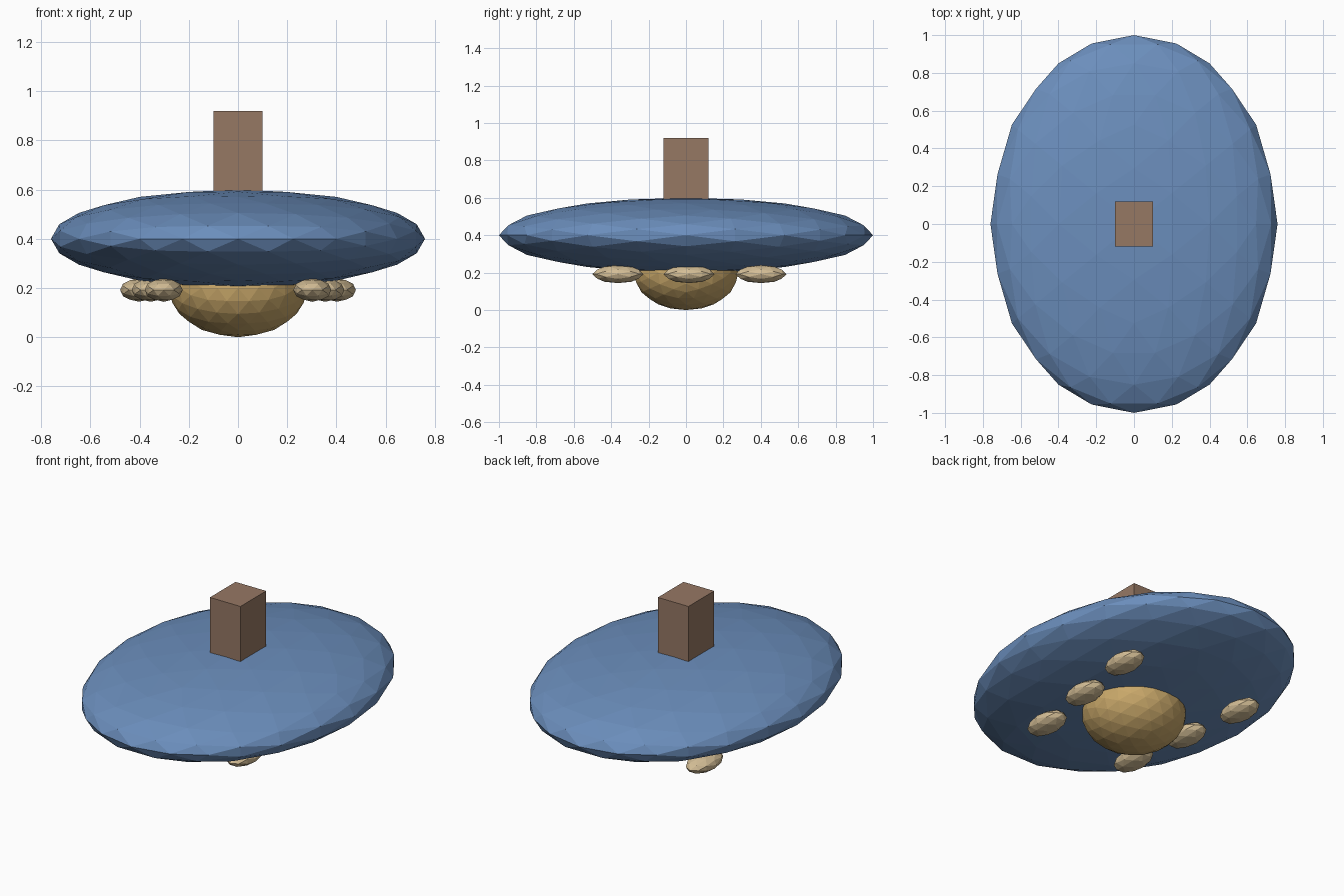
import bpy, bmesh, math
from mathutils import Matrix

if "Cube" in bpy.data.objects:
    bpy.data.objects.remove(bpy.data.objects["Cube"])


def material(name, srgb):
    m = bpy.data.materials.new(name)
    lin = [((c / 255 + 0.055) / 1.055) ** 2.4 for c in srgb]
    m.diffuse_color = (*lin, 1)
    m.use_nodes = True
    m.node_tree.nodes["Principled BSDF"].inputs["Base Color"].default_value = m.diffuse_color
    return m


BLUE = material("shell blue", (107, 142, 188))
GOLD = material("belly gold", (201, 168, 106))
SAND = material("pod sand", (212, 190, 150))
BROWN = material("block brown", (150, 120, 100))

# Turns the icosphere so that its edge midpoints lie on the x, y and z axes
ALIGN = Matrix.Rotation(math.pi / 2, 4, 'X') @ Matrix.Rotation(-math.radians(31.717), 4, 'Y')


def finish(name, bm, mat):
    mesh = bpy.data.meshes.new(name)
    bm.to_mesh(mesh)
    bm.free()
    mesh.materials.append(mat)
    obj = bpy.data.objects.new(name, mesh)
    bpy.context.collection.objects.link(obj)
    return obj


def ellipsoid(name, centre, radii, level, mat):
    bm = bmesh.new()
    m = Matrix.Translation(centre) @ Matrix.Diagonal((*radii, 1)) @ ALIGN
    bmesh.ops.create_icosphere(bm, subdivisions=level, radius=1, matrix=m)
    return finish(name, bm, mat)


def box(name, centre, size, mat):
    bm = bmesh.new()
    m = Matrix.Translation(centre) @ Matrix.Diagonal((*size, 1))
    bmesh.ops.create_cube(bm, size=1, matrix=m)
    return finish(name, bm, mat)


# Wide flat shell and the rounded belly under it
ellipsoid("shell", (0, 0, 0.4), (0.76, 1.0, 0.2), 3, BLUE)
ellipsoid("belly", (0, 0, 0.2), (0.28, 0.28, 0.2), 3, GOLD)

# Upright block on top, sunk into the shell
box("top_block", (0, 0, 0.72), (0.2, 0.24, 0.4), BROWN)

# Three small pods on each side, spreading outwards to the back
for row, x, y in (("front", 0.302, -0.364), ("middle", 0.355, 0.016), ("back", 0.402, 0.401)):
    for side, s in (("left", -1), ("right", 1)):
        ellipsoid(f"{row}_{side}_pod", (s * x, y, 0.192), (0.077, 0.137, 0.048), 2, SAND)
